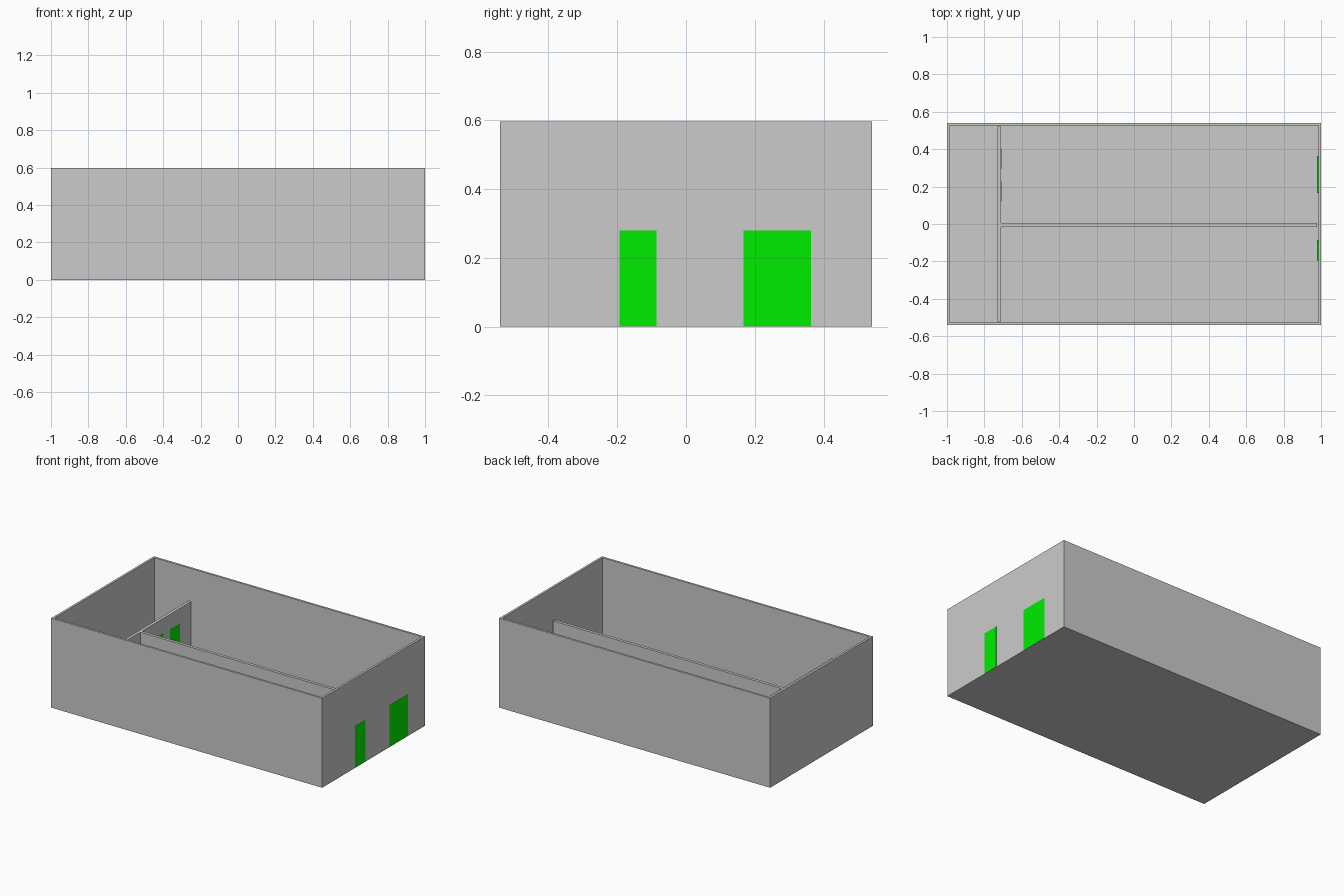
import bpy, bmesh

if "Cube" in bpy.data.objects:
    bpy.data.objects.remove(bpy.data.objects["Cube"])

X, Y, H = 1.0, 0.541, 0.597      # half length, half width, height
T = 0.0205                       # wall thickness
FLOOR = 0.003
XI, YI = X - T, Y - T            # inner faces of the outer walls


def finish(name, bm, mat=None):
    bmesh.ops.recalc_face_normals(bm, faces=bm.faces)
    me = bpy.data.meshes.new(name)
    bm.to_mesh(me)
    bm.free()
    ob = bpy.data.objects.new(name, me)
    bpy.context.collection.objects.link(ob)
    if mat:
        me.materials.append(mat)
    return ob


def prism(name, outline, z0, z1, mat=None):
    """Extrude a plan outline straight up."""
    bm = bmesh.new()
    face = bm.faces.new([bm.verts.new((x, y, z0)) for x, y in outline])
    geom = bmesh.ops.extrude_face_region(bm, geom=[face])["geom"]
    top = [v for v in geom if isinstance(v, bmesh.types.BMVert)]
    bmesh.ops.translate(bm, vec=(0, 0, z1 - z0), verts=top)
    return finish(name, bm, mat)


def rect(x0, x1, y0, y1):
    return [(x0, y0), (x1, y0), (x1, y1), (x0, y1)]


green = bpy.data.materials.new("door_green")
green.diffuse_color = (0.0, 0.85, 0.0, 1.0)
green.use_nodes = True
green.node_tree.nodes["Principled BSDF"].inputs["Base Color"].default_value = green.diffuse_color

# Outer walls and floor: a box whose top is inset and sunk to the floor
bm = bmesh.new()
bmesh.ops.create_cube(bm, size=1)
for v in bm.verts:
    v.co = (v.co.x * 2 * X, v.co.y * 2 * Y, (v.co.z + 0.5) * H)
top = max(bm.faces, key=lambda f: f.calc_center_median().z)
bmesh.ops.inset_region(bm, faces=[top], thickness=T)
for v in top.verts:
    v.co.z = H
inner = bmesh.ops.extrude_face_region(bm, geom=[top])["geom"]
bmesh.ops.translate(bm, vec=(0, 0, FLOOR - H),
                    verts=[v for v in inner if isinstance(v, bmesh.types.BMVert)])
if top.is_valid:
    bmesh.ops.delete(bm, geom=[top], context='FACES_ONLY')
finish("outer_walls_and_floor", bm)

# T-shaped low partition
PX0, PX1 = -0.73, -0.71
PY0, PY1 = -0.015, 0.005
prism("partition_walls",
      [(PX0, -YI), (PX1, -YI), (PX1, PY0), (XI, PY0),
       (XI, PY1), (PX1, PY1), (PX1, YI), (PX0, YI)],
      FLOOR, 0.38)

# Doors: panels running through the walls, a hair proud of each face
DOOR_H, PROUD = 0.279, 0.001
for name, x0, x1, y0, y1 in [
    ("single_entrance_door", XI, X, -0.194, -0.086),
    ("double_entrance_door", XI, X, 0.167, 0.363),
    ("inner_door_left", PX0, PX1, 0.12, 0.226),
    ("inner_door_right", PX0, PX1, 0.295, 0.40),
]:
    prism(name, rect(x0 - PROUD, x1 + PROUD, y0, y1), 0.001, DOOR_H, green)
